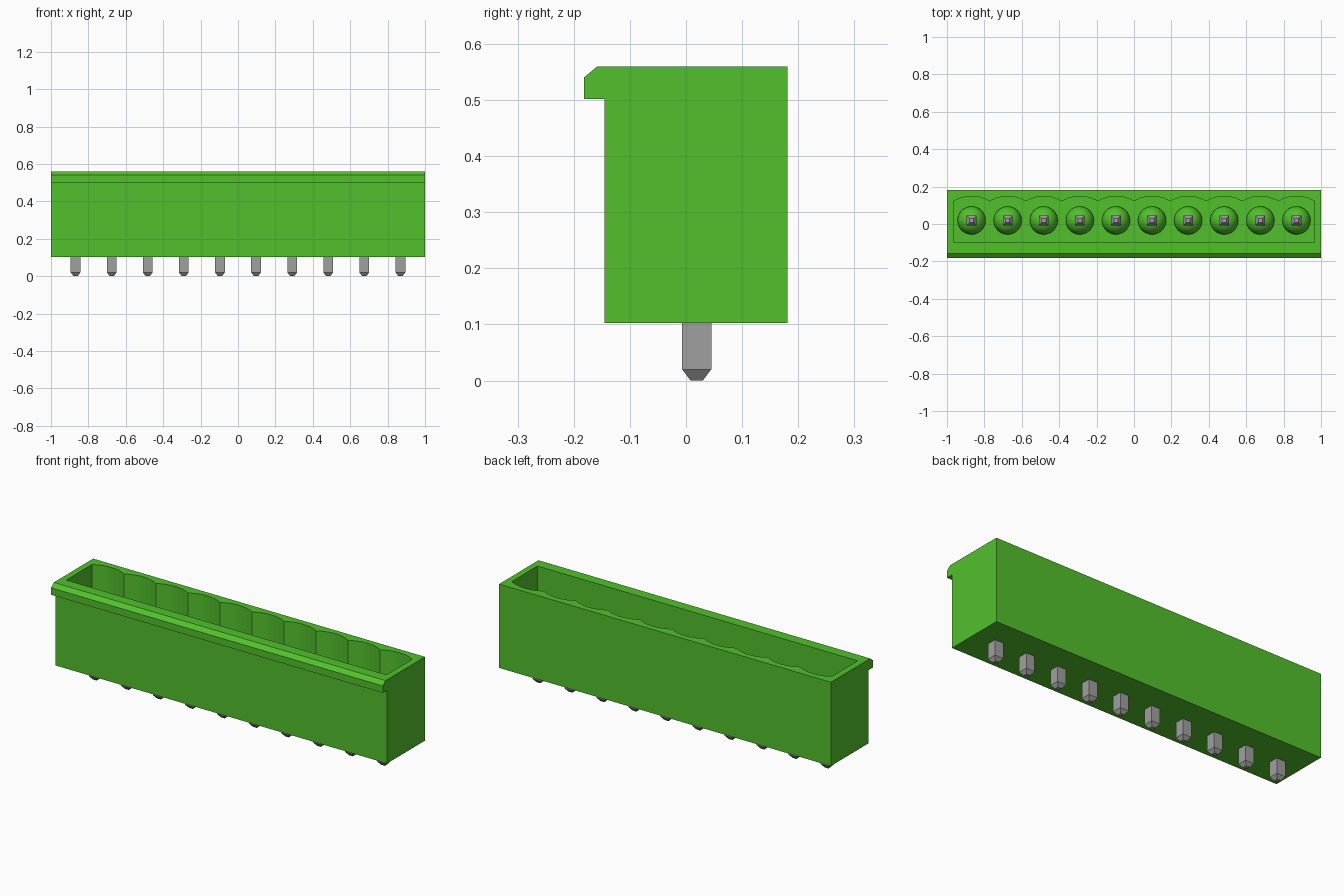
import bpy, bmesh, math
from mathutils import Matrix

cube = bpy.data.objects.get("Cube")
if cube:
    bpy.data.objects.remove(cube, do_unlink=True)

COUNT, PITCH = 10, 0.193
PIN_Y, FLOOR, TOP, BASE = 0.019, 0.23, 0.56, 0.103
PIN_XS = [(i - (COUNT - 1) / 2) * PITCH for i in range(COUNT)]


def material(name, rgb):
    mat = bpy.data.materials.new(name)
    mat.use_nodes = True
    mat.diffuse_color = (*rgb, 1)
    mat.node_tree.nodes["Principled BSDF"].inputs["Base Color"].default_value = (*rgb, 1)
    return mat


def finish(name, bm, mat):
    bmesh.ops.recalc_face_normals(bm, faces=bm.faces)
    mesh = bpy.data.meshes.new(name)
    bm.to_mesh(mesh)
    bm.free()
    mesh.materials.append(mat)
    obj = bpy.data.objects.new(name, mesh)
    bpy.context.collection.objects.link(obj)
    return obj


def prism(name, points, shift, mat):
    """Extrude a closed outline of 3D points along shift."""
    bm = bmesh.new()
    face = bm.faces.new([bm.verts.new(p) for p in points])
    made = bmesh.ops.extrude_face_region(bm, geom=[face])["geom"]
    bmesh.ops.translate(bm, vec=shift, verts=[v for v in made if isinstance(v, bmesh.types.BMVert)])
    return finish(name, bm, mat)


def select(obj):
    bpy.ops.object.select_all(action="DESELECT")
    obj.select_set(True)
    bpy.context.view_layer.objects.active = obj


green = material("green plastic", (0.084, 0.533, 0.026))
grey = material("grey metal", (0.352, 0.352, 0.352))

# Housing with the overhanging latch lip along the front
profile = [(-0.145, BASE), (0.181, BASE), (0.181, TOP), (-0.158, TOP),
           (-0.182, 0.54), (-0.182, 0.502), (-0.145, 0.502)]
housing = prism("housing", [(-1, y, z) for y, z in profile], (2, 0, 0), green)

# Cavity outline: straight front and ends, one shallow arc per pin at the back
SIDE, FRONT, APEX, RADIUS, STEPS = 0.965, -0.1, 0.148, 0.186, 12
outline = [(-SIDE, FRONT, FLOOR)]
for x in PIN_XS:
    for s in range(STEPS + (x == PIN_XS[-1])):
        dx = PITCH * (s / STEPS - 0.5)
        y = APEX - RADIUS + math.sqrt(RADIUS ** 2 - dx ** 2)
        outline.append((x + dx, y, FLOOR))
outline.append((SIDE, FRONT, FLOOR))
cutter = prism("cavity_cutter", outline, (0, 0, 0.5), green)
cutter.hide_render = True

cut = housing.modifiers.new("cavity", "BOOLEAN")
cut.operation, cut.solver, cut.object = "DIFFERENCE", "EXACT", cutter
select(housing)
bpy.ops.object.modifier_apply(modifier=cut.name)
bpy.data.objects.remove(cutter, do_unlink=True)
bpy.ops.object.shade_smooth_by_angle(angle=math.radians(15))

# Domed collars on the cavity floor, one round each pin
bm = bmesh.new()
for x in PIN_XS:
    bmesh.ops.create_uvsphere(bm, u_segments=32, v_segments=16, radius=0.075,
                              matrix=Matrix.Translation((x, PIN_Y, FLOOR)))
bmesh.ops.delete(bm, geom=[v for v in bm.verts if v.co.z < FLOOR - 0.001], context="VERTS")
collars = finish("pin_collars", bm, green)
select(collars)
bpy.ops.object.shade_smooth_by_angle(angle=math.radians(40))

# Square pins with tapered tips at both ends
HALF, TIP, TAPER, PIN_TOP = 0.026, 0.011, 0.02, 0.45
rings = [(TIP, 0), (HALF, TAPER), (HALF, PIN_TOP - TAPER), (TIP, PIN_TOP)]
bm = bmesh.new()
for x in PIN_XS:
    loops = [[bm.verts.new((x + sx * r, PIN_Y + sy * r, z))
              for sx, sy in ((-1, -1), (1, -1), (1, 1), (-1, 1))] for r, z in rings]
    for low, high in zip(loops, loops[1:]):
        for k in range(4):
            n = (k + 1) % 4
            bm.faces.new((low[k], low[n], high[n], high[k]))
    bm.faces.new(loops[0][::-1])
    bm.faces.new(loops[-1])
finish("pins", bm, grey)
